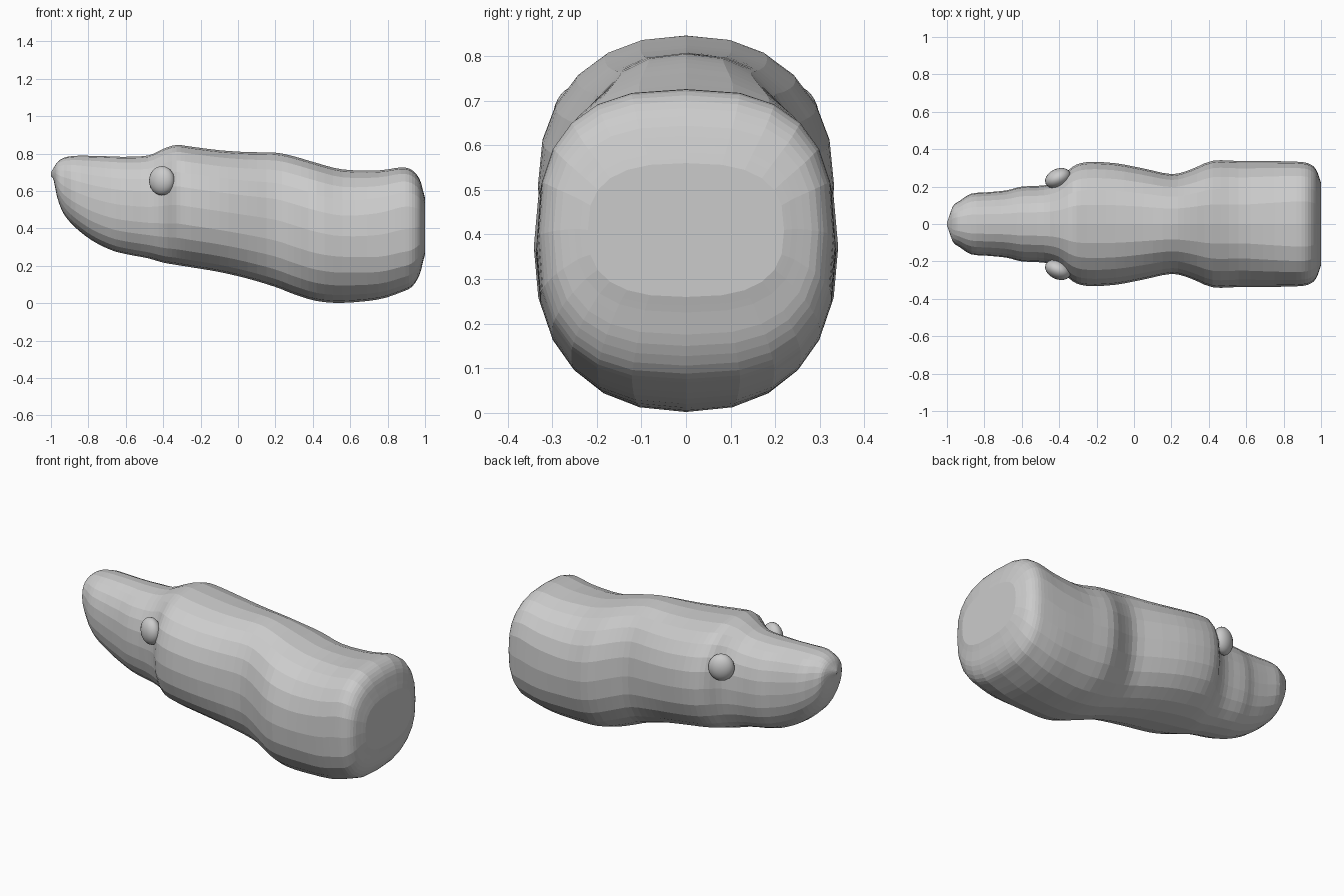
import bpy, bmesh, math
from mathutils import Vector, Matrix

if "Cube" in bpy.data.objects:
    bpy.data.objects.remove(bpy.data.objects["Cube"])

# Body stations: x, top z, bottom z, half width
STATIONS = [
    (-1.0, .70, .68, .008), (-.985, .725, .655, .05), (-.965, .755, .56, .10),
    (-.93, .778, .475, .125), (-.87, .788, .405, .162), (-.78, .788, .335, .17),
    (-.68, .785, .285, .18), (-.60, .783, .263, .20), (-.48, .79, .24, .207),
    (-.40, .825, .217, .237), (-.33, .846, .205, .305), (-.25, .837, .192, .331),
    (-.10, .818, .167, .325), (.05, .808, .132, .297), (.20, .805, .087, .267),
    (.30, .785, .048, .29), (.42, .750, .012, .338), (.56, .715, .002, .337),
    (.75, .710, .02, .336), (.87, .726, .058, .333), (.93, .712, .088, .325),
    (.97, .665, .15, .297), (.99, .60, .225, .25), (1.0, .56, .26, .22)]
SIDES = 24
STEPS = 3


def catmull(a, b, c, d, t):
    return [.5 * (2*q + (r-p)*t + (2*p-5*q+4*r-s)*t*t + (3*q-p-3*r+s)*t**3)
            for p, q, r, s in zip(a, b, c, d)]


def section(x, top, bottom, width):
    # rounded-square cross-section, squarer towards the rear
    e = 2 / (2.3 + .4 * min(1, max(0, (x - .6) / .3)))
    mid, half = (top + bottom) / 2, (top - bottom) / 2
    ring = []
    for i in range(SIDES):
        a = 2 * math.pi * i / SIDES
        c, s = math.cos(a), math.sin(a)
        ring.append((x, width * math.copysign(abs(c) ** e, c),
                     mid + half * math.copysign(abs(s) ** e, s)))
    return ring


def finish(bm, name):
    bmesh.ops.recalc_face_normals(bm, faces=bm.faces)
    mesh = bpy.data.meshes.new(name)
    bm.to_mesh(mesh)
    bm.free()
    ob = bpy.data.objects.new(name, mesh)
    bpy.context.collection.objects.link(ob)
    return ob


# Body: lofted from snout to blunt rear
rows = []
n = len(STATIONS)
for i in range(n - 1):
    p = [STATIONS[max(0, min(n - 1, i + k))] for k in (-1, 0, 1, 2)]
    rows += [catmull(*p, k / STEPS) for k in range(STEPS)]
rows.append(STATIONS[-1])

bm = bmesh.new()
rings = [[bm.verts.new(v) for v in section(*r)] for r in rows]
for a, b in zip(rings, rings[1:]):
    for i in range(SIDES):
        j = (i + 1) % SIDES
        bm.faces.new((a[i], a[j], b[j], b[i]))
bm.faces.new(rings[0])
bm.faces.new(rings[-1])
finish(bm, "body")

# Eyes: flattened balls tilted along the cheeks
for side, name in ((1, "eye_left"), (-1, "eye_right")):
    bm = bmesh.new()
    bmesh.ops.create_uvsphere(bm, u_segments=24, v_segments=14, radius=1)
    m = (Matrix.Translation(Vector((-.407, side * .245, .655)))
         @ Matrix.Rotation(side * math.radians(25), 4, 'Z')
         @ Matrix.Diagonal((.072, .05, .078, 1)))
    bmesh.ops.transform(bm, matrix=m, verts=bm.verts)
    for f in bm.faces:
        f.smooth = True
    finish(bm, name)
